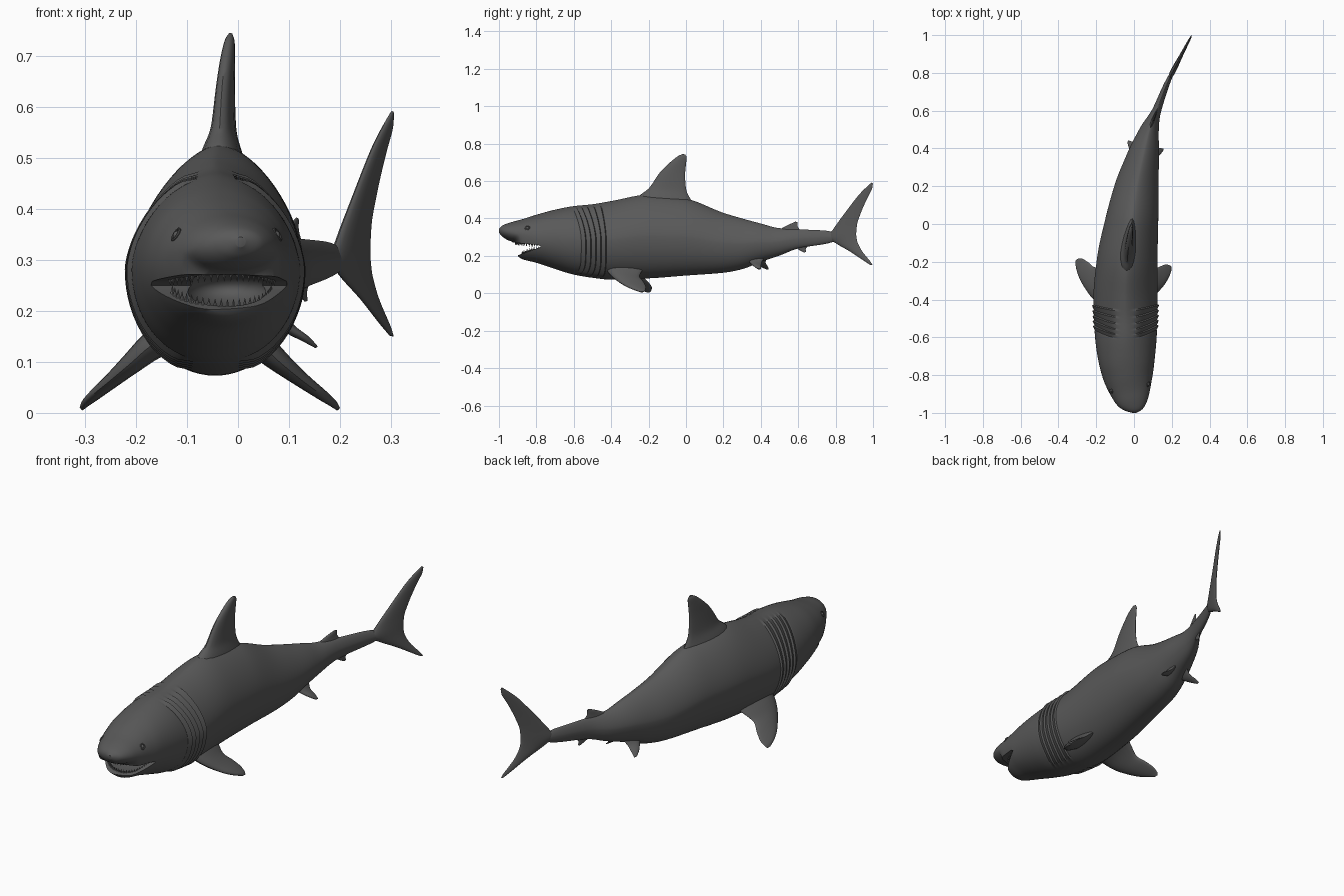
import bpy, bmesh, math
from mathutils import Matrix, Vector

if "Cube" in bpy.data.objects:
    bpy.data.objects.remove(bpy.data.objects["Cube"])

grey = bpy.data.materials.new("shark grey")
grey.diffuse_color = (0.1, 0.1, 0.1, 1)
grey.use_nodes = True
grey.node_tree.nodes["Principled BSDF"].inputs["Base Color"].default_value = grey.diffuse_color

# Body stations: y, top z, bottom z, half width, centre-line x
STATIONS = [
    (-1.0, .345, .325, .010, .005), (-.985, .360, .306, .044, .003), (-.95, .375, .284, .078, -.005),
    (-.92, .384, .272, .094, -.012), (-.90, .389, .207, .102, -.016), (-.885, .393, .187, .108, -.019),
    (-.80, .420, .163, .134, -.032), (-.70, .447, .130, .152, -.040), (-.60, .466, .100, .163, -.043),
    (-.50, .476, .083, .168, -.044), (-.40, .493, .073, .170, -.045), (-.20, .527, .080, .161, -.036),
    (0, .505, .095, .142, -.013), (.20, .430, .110, .116, .016), (.30, .400, .129, .097, .036),
    (.40, .373, .168, .076, .058), (.50, .348, .202, .050, .083), (.60, .342, .240, .024, .120),
    (.75, .335, .265, .014, .178), (.85, .310, .290, .006, .228), (1.0, .305, .295, .003, .306)]


def interp(xs, ys, x):
    """Smooth monotone curve through the points."""
    n = len(xs)
    x = min(max(x, xs[0]), xs[-1])
    sl = [(ys[i + 1] - ys[i]) / (xs[i + 1] - xs[i]) for i in range(n - 1)]

    def tan(i):
        if i == 0 or i == n - 1:
            return sl[min(i, n - 2)]
        a, b = sl[i - 1], sl[i]
        return 0 if a * b <= 0 else 2 * a * b / (a + b)
    i = max(k for k in range(n - 1) if xs[k] <= x)
    h = xs[i + 1] - xs[i]
    t = (x - xs[i]) / h
    return ((1 + 2 * t) * (1 - t) ** 2 * ys[i] + t * (1 - t) ** 2 * h * tan(i)
            + t * t * (3 - 2 * t) * ys[i + 1] + t * t * (t - 1) * h * tan(i + 1))


COLS = list(zip(*STATIONS))


def body_at(y):
    top, bot, hw, cx = (interp(COLS[0], c, y) for c in COLS[1:])
    mid = (top + bot) / 2 if y > -.8 else .2915 + .045 * (-.8 - y) / .2
    return top, bot, hw, cx, mid


def bend(u, y, z):
    """Moves a point of the straight shark onto its curved centre line."""
    cx = body_at(y)[3]
    slope = (body_at(y + .03)[3] - body_at(y - .03)[3]) / .06
    k = 1 / math.hypot(1, slope)
    return Vector((cx + u * k, y - u * k * slope, z))


def finish(name, bm, angle=40):
    bmesh.ops.recalc_face_normals(bm, faces=bm.faces)
    me = bpy.data.meshes.new(name)
    bm.to_mesh(me)
    bm.free()
    ob = bpy.data.objects.new(name, me)
    bpy.context.collection.objects.link(ob)
    me.materials.append(grey)
    smooth(me, angle)
    return ob


def smooth(me, angle):
    for p in me.polygons:
        p.use_smooth = True
    me.set_sharp_from_angle(angle=math.radians(angle))


def loft(name, rings):
    bm = bmesh.new()
    vs = [[bm.verts.new(p) for p in r] for r in rings]
    n = len(vs[0])
    for a, b in zip(vs, vs[1:]):
        for i in range(n):
            bm.faces.new((a[i], a[(i + 1) % n], b[(i + 1) % n], b[i]))
    bm.faces.new(vs[0])
    bm.faces.new(vs[-1])
    return finish(name, bm)


# Body with overlapping gill flaps
def body_ring(y0, n=72):
    ring = []
    for i in range(n):
        a = 2 * math.pi * i / n
        c, s = math.cos(a), math.sin(a)
        shear = -.055 * max(0, s) ** 2 - .04 * max(0, -s) ** 6
        y = y0 + shear * math.exp(-((y0 + .52) / .12) ** 2)
        top, bot, hw, cx, mid = body_at(y)
        p = 2 - .4 * min(1, max(0, (y + .75) / .3)) if s > 0 else 2
        u = hw * math.copysign(abs(c) ** (2 / p), c)
        h = top - mid if s > 0 else mid - bot
        z = mid + h * math.copysign(abs(s) ** (2 / p), s)
        phase = (y0 + .565) / .027
        if 0 <= phase < 5:
            flap = (.011 * (phase % 1) - .003) * min(1, max(0, (abs(c) - .3) / .15))
            u += flap * c
            z += flap * s
        ring.append(bend(u, y, z))
    return ring


ys = [-1 + .15 * (i / 20) ** 2 for i in range(21)]
for step, end in ((.013, -.62), (.0045, -.41), (.025, .85)):
    while ys[-1] + step < end:
        ys.append(ys[-1] + step)
body = loft("body", [body_ring(y) for y in ys])

# Mouth opening and inner cavity cut out of the head
wedge = [(-1.1, .283), (-.93, .272), (-.79, .258), (-.775, .25), (-.79, .243), (-.9, .203), (-1.1, .13)]
gape = loft("gape_cutter", [[(x, y, z) for y, z in wedge] for x in (-.3, .3)])
bm = bmesh.new()
bmesh.ops.create_uvsphere(bm, u_segments=32, v_segments=16, radius=1,
                          matrix=Matrix.Translation((-.022, -.83, .245)) @ Matrix.Diagonal((.08, .12, .04, 1)))
cavity = finish("cavity_cutter", bm)
for cutter in (gape, cavity):
    m = body.modifiers.new("mouth", 'BOOLEAN')
    m.operation, m.solver, m.object = 'DIFFERENCE', 'EXACT', cutter
    cutter.hide_render = True
bpy.context.view_layer.update()
cut = bpy.data.meshes.new_from_object(body.evaluated_get(bpy.context.evaluated_depsgraph_get()))
body.modifiers.clear()
body.data = cut
smooth(cut, 40)
for cutter in (gape, cavity):
    bpy.data.objects.remove(cutter)

# Teeth along both jaws
bm = bmesh.new()
for upper in (True, False):
    for i in range(23):
        a = math.radians(-77 + 7 * i)
        y = -.78 - (.13 if upper else .095) * math.cos(a)
        u = (.105 if upper else .1) * math.sin(a)
        z = .256 + (-.79 - y) * .1 if upper else .246 - (-.79 - y) * .364
        bmesh.ops.create_cone(bm, segments=6, radius1=0 if upper else .005, radius2=.006 if upper else 0,
                              depth=.022 if upper else .018, cap_ends=True,
                              matrix=Matrix.Translation(bend(u, y, z)))
finish("teeth", bm)

# Eyes: ball in a raised rim
for side, label in ((1, "right"), (-1, "left")):
    y, z = -.866, .35
    top, bot, hw, cx, mid = body_at(y)
    t = (z - mid) / (top - mid)
    pos = bend(side * (hw * math.sqrt(1 - t * t)), y, z)
    out = Vector((side * .8, -.25, .5)).normalized()
    rot = out.to_track_quat('Z', 'Y').to_matrix().to_4x4()
    bm = bmesh.new()
    bmesh.ops.create_uvsphere(bm, u_segments=16, v_segments=10, radius=.009,
                              matrix=Matrix.Translation(pos - out * .004))
    finish("eye_" + label, bm)
    rim = [[Matrix.Translation(pos) @ rot @ Vector((
        (.012 + .003 * math.cos(b)) * math.cos(a), (.012 + .003 * math.cos(b)) * math.sin(a), .003 * math.sin(b)))
        for b in (k * math.pi / 4 for k in range(8))] for a in (j * math.pi / 12 for j in range(25))]
    loft("eye_rim_" + label, rim)


# Fins: sections of (u, leading y, z, trailing y, z, thickness), rounded aerofoil between
def fin(name, sections, normal=(1, 0), side=1, shift=0, sub=5, n=20):
    cols = list(zip(*sections))
    idx = list(range(len(sections)))
    rings = []
    for k in range((len(sections) - 1) * sub + 1):
        u, ly, lz, ty, tz, th = (interp(idx, c, k / sub) for c in cols)
        ring = []
        for j in range(n):
            a = 2 * math.pi * j / n
            f = (1 - math.cos(a)) / 2
            d = th / 2 * math.sin(a) * (1.25 - .6 * f)
            ring.append(bend(side * (u + d * normal[0]) + shift, ly + (ty - ly) * f,
                             lz + (tz - lz) * f + d * normal[1]))
        rings.append(ring)
    return loft(name, rings)


fin("dorsal_fin", [(0, -.31, .45, .09, .43, .12), (0, -.245, .525, .03, .495, .075), (0, -.2, .56, .0, .56, .046),
                   (0, -.14, .645, -.005, .63, .034), (0, -.085, .70, .0, .69, .027),
                   (0, -.04, .735, .004, .725, .018), (0, -.018, .745, -.003, .741, .007)])
fin("tail_fin", [(0, .985, .152, .998, .15, .006), (0, .95, .175, .988, .167, .012), (0, .877, .223, .937, .232, .018),
                 (0, .80, .268, .915, .28, .024), (0, .76, .30, .91, .315, .028), (0, .787, .343, .914, .365, .024),
                 (0, .85, .43, .935, .43, .018), (0, .93, .533, .97, .51, .014),
                 (0, .975, .577, .995, .56, .01), (0, .992, .592, .999, .585, .005)])
fin("second_dorsal_fin", [(0, .48, .33, .63, .32, .02), (0, .52, .352, .605, .345, .014),
                          (0, .56, .372, .596, .362, .01), (0, .585, .383, .597, .379, .004)])
fin("anal_fin", [(0, .56, .265, .66, .26, .016), (0, .6, .235, .64, .237, .01), (0, .63, .218, .643, .221, .004)])
for side, label in ((1, "right"), (-1, "left")):
    fin("pectoral_fin_" + label,
        [(.06, -.45, .16, -.2, .16, .08), (.11, -.43, .13, -.225, .125, .056), (.15, -.40, .095, -.24, .093, .042),
         (.19, -.355, .062, -.215, .06, .03), (.225, -.305, .035, -.2, .032, .022),
         (.245, -.26, .018, -.203, .016, .015), (.253, -.23, .008, -.21, .007, .008)],
        normal=(.68, .73), side=side, shift=-.018)
    fin("pelvic_fin_" + label,
        [(.02, .32, .2, .43, .2, .035), (.05, .35, .167, .415, .163, .022), (.08, .38, .145, .42, .142, .014),
         (.095, .405, .13, .421, .129, .006)], normal=(.65, .76), side=side)
